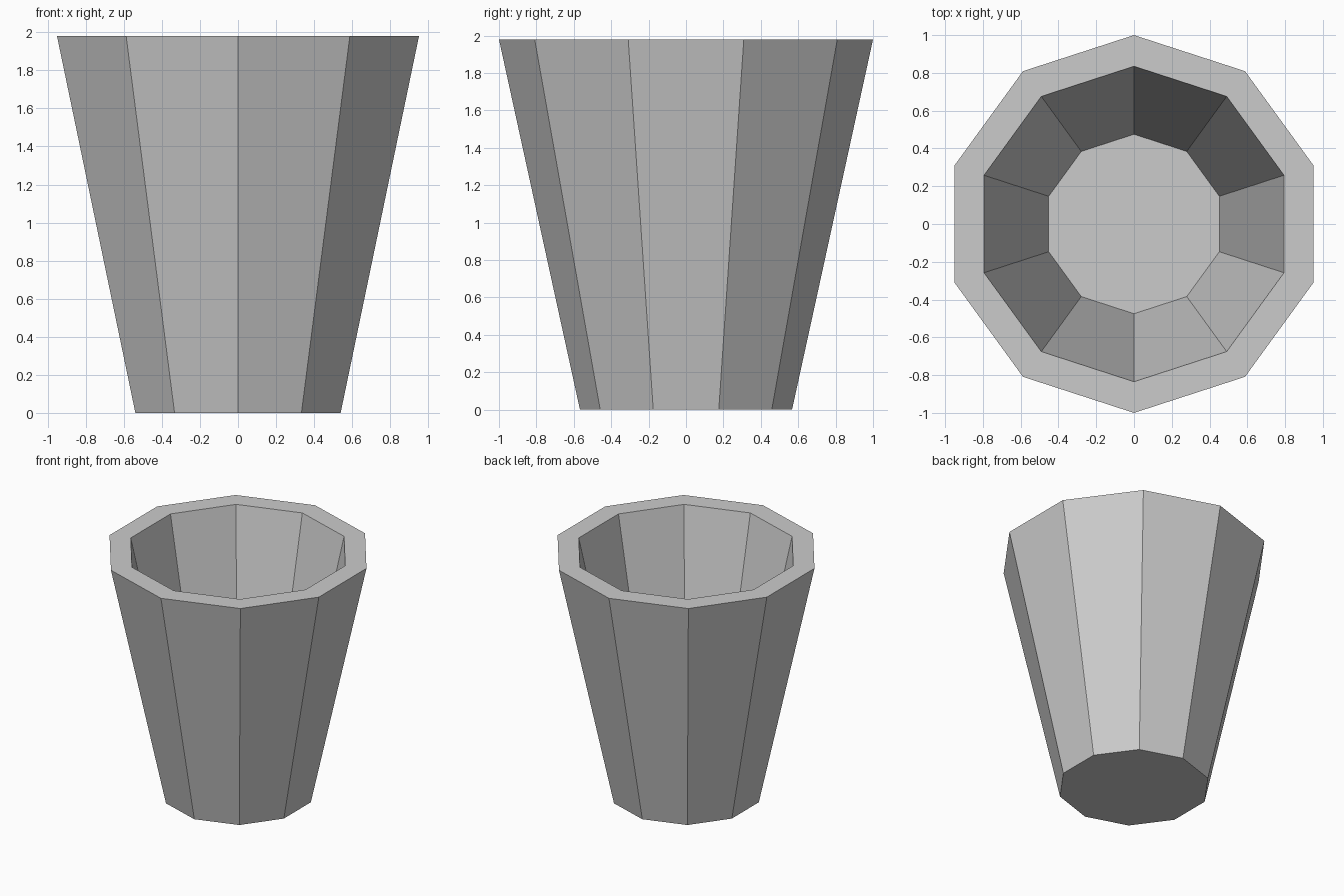
import bpy
import bmesh
from math import cos, sin, pi

SIDES = 10
HEIGHT = 1.98
# Radius and height down the section: base, outer rim, inner rim, floor
PROFILE = [(0.567, 0.0), (1.0, HEIGHT), (0.835, HEIGHT), (0.475, 0.33)]

cube = bpy.data.objects.get("Cube")
if cube:
    bpy.data.objects.remove(cube, do_unlink=True)


def make_material(name, colour):
    mat = bpy.data.materials.new(name)
    mat.use_nodes = True
    mat.diffuse_color = colour
    mat.node_tree.nodes["Principled BSDF"].inputs["Base Color"].default_value = colour
    return mat


def ring(bm, radius, z):
    """Regular ring of vertices with one corner at the back."""
    angles = [pi / 2 + 2 * pi * i / SIDES for i in range(SIDES)]
    return [bm.verts.new((radius * cos(a), radius * sin(a), z)) for a in angles]


# Tapered cup: thick faceted wall with closed base and floor
bm = bmesh.new()
rings = [ring(bm, r, z) for r, z in PROFILE]
for low, high in zip(rings, rings[1:]):
    for i in range(SIDES):
        j = (i + 1) % SIDES
        bm.faces.new((low[i], low[j], high[j], high[i]))
bm.faces.new(rings[0][::-1])
bm.faces.new(rings[-1])
bmesh.ops.recalc_face_normals(bm, faces=bm.faces)

mesh = bpy.data.meshes.new("cup")
bm.to_mesh(mesh)
bm.free()
mesh.materials.append(make_material("light grey", (0.6, 0.6, 0.6, 1.0)))
cup = bpy.data.objects.new("cup", mesh)
bpy.context.collection.objects.link(cup)
